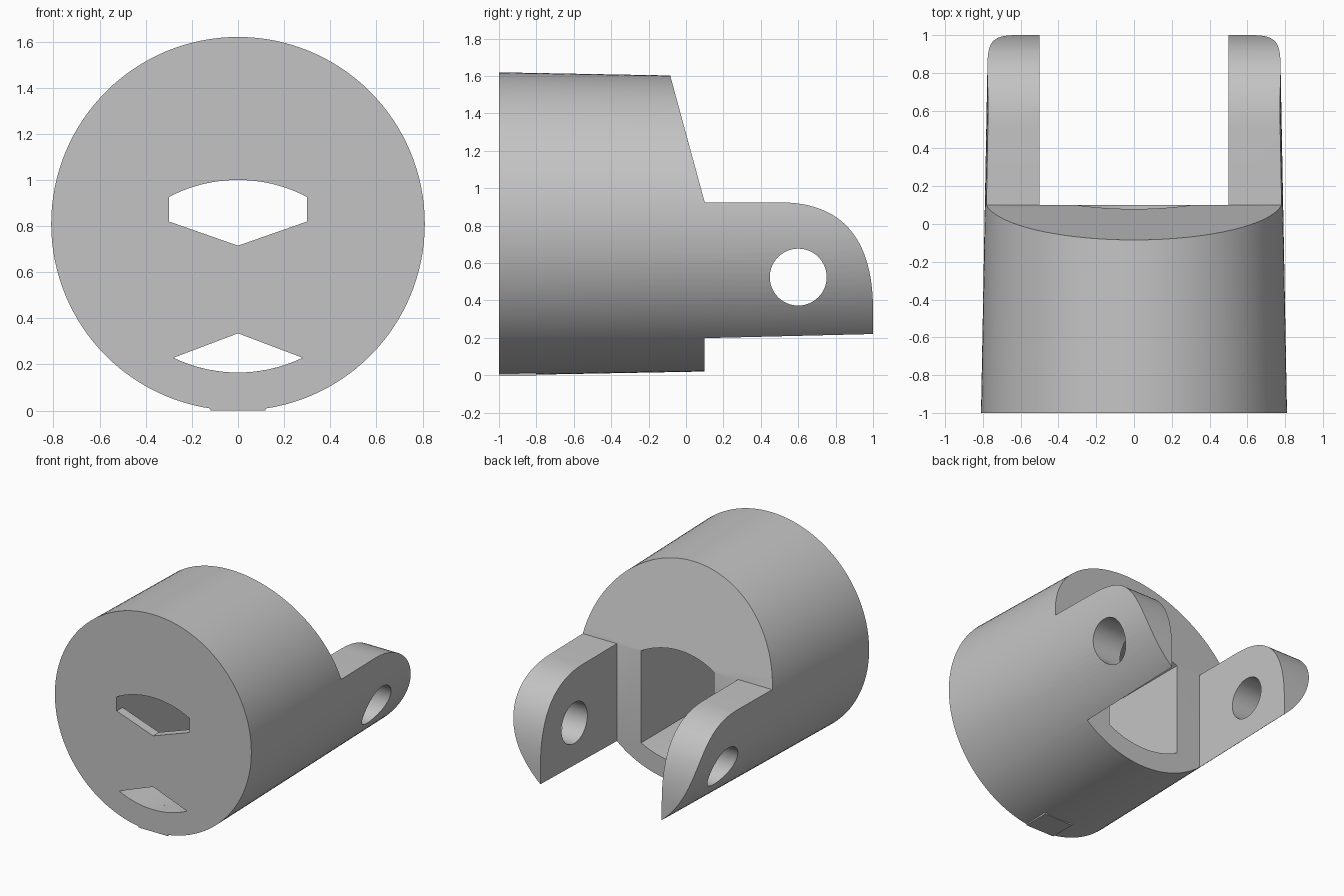
import bpy, bmesh, math
from mathutils import Matrix, Vector

if "Cube" in bpy.data.objects:
    bpy.data.objects.remove(bpy.data.objects["Cube"], do_unlink=True)

grey = bpy.data.materials.new("plain_grey")
grey.use_nodes = True
grey.diffuse_color = (0.55, 0.55, 0.55, 1)
grey.node_tree.nodes["Principled BSDF"].inputs["Base Color"].default_value = grey.diffuse_color

CENTRE = 0.81


def add_object(name, bm):
    bmesh.ops.recalc_face_normals(bm, faces=bm.faces)
    mesh = bpy.data.meshes.new(name)
    bm.to_mesh(mesh)
    bm.free()
    mesh.materials.append(grey)
    ob = bpy.data.objects.new(name, mesh)
    bpy.context.collection.objects.link(ob)
    return ob


def cone(name, r1, r2, depth, matrix):
    bm = bmesh.new()
    bmesh.ops.create_cone(bm, cap_ends=True, segments=128, radius1=r1,
                          radius2=r2, depth=depth, matrix=matrix)
    return add_object(name, bm)


def prism(name, points, axis, start, end):
    """Extrude a closed profile: (y, z) points along x, or (x, z) points along y."""
    bm = bmesh.new()
    if axis == "x":
        verts = [bm.verts.new((start, a, z)) for a, z in points]
        move = Vector((end - start, 0, 0))
    else:
        verts = [bm.verts.new((a, start, z)) for a, z in points]
        move = Vector((0, end - start, 0))
    face = bm.faces.new(verts)
    new = bmesh.ops.extrude_face_region(bm, geom=[face])["geom"]
    bmesh.ops.translate(bm, vec=move, verts=[v for v in new if isinstance(v, bmesh.types.BMVert)])
    return add_object(name, bm)


def cut(target, tool, operation="DIFFERENCE"):
    mod = target.modifiers.new("cut", "BOOLEAN")
    mod.operation, mod.solver, mod.object = operation, "EXACT", tool
    bpy.context.view_layer.objects.active = target
    bpy.ops.object.modifier_apply(modifier=mod.name)
    bpy.data.objects.remove(tool, do_unlink=True)


def arc(mid_z, half, radius, sign, steps=20):
    """Shallow arc from -half to half, bulging up (sign 1) or down (sign -1)."""
    xs = [half * (2 * i / steps - 1) for i in range(steps + 1)]
    return [(x, mid_z - sign * (radius - math.sqrt(radius ** 2 - x * x))) for x in xs]


# Tapered round body lying along y
housing = cone("housing", 0.81, 0.773, 2,
               Matrix.Translation((0, 0, CENTRE)) @ Matrix.Rotation(-math.pi / 2, 4, "X"))

# Side outline: sloped rear face and rounded arm ends
steps = 24
tip = [(0.5 + 0.5 * (1 - (1 - t) ** 2), 0.925 - 0.575 * t * t)
       for t in (i / steps for i in range(steps + 1))]
outline = [(-1.2, -0.2), (-1.2, 1.8), (-0.138, 1.8), (0.1, 0.925)] + tip + [(1.0, -0.2)]
cut(housing, prism("outline_tool", outline, "x", -1, 1), "INTERSECT")

# Gap between the two arms
gap = [(-0.5, -0.2), (0.5, -0.2), (0.5, 1.8), (-0.5, 1.8)]
cut(housing, prism("gap_tool", gap, "y", 0.1, 1.2))

# Pin hole through both arms
cut(housing, cone("pin_tool", 0.152, 0.152, 3,
                  Matrix.Translation((0, 0.6, 0.525)) @ Matrix.Rotation(math.pi / 2, 4, "Y")))

# Deep cavity with curved roof and floor
roof = arc(1.0, 0.3, 0.645, 1)
floor = arc(0.165, 0.3, 0.645, -1)
cut(housing, prism("cavity_tool", roof + floor[::-1], "y", -0.93, 0.4))

# Two front slots either side of the web
cut(housing, prism("upper_slot_tool", roof + [(0.3, 0.82), (0, 0.715), (-0.3, 0.82)], "y", -1.1, -0.9))
low = arc(0.165, 0.28, 0.645, -1)
cut(housing, prism("lower_slot_tool", low + [(0, 0.335)], "y", -1.1, -0.9))

# Small flat pad under the front edge
pad = prism("locating_pad", [(-0.12, 0), (0.12, 0), (0.12, 0.03), (-0.12, 0.03)], "y", -1, -0.8)

# Smooth curves with crisp edges
bpy.ops.object.select_all(action="DESELECT")
for ob in (housing, pad):
    ob.select_set(True)
bpy.context.view_layer.objects.active = housing
bpy.ops.object.shade_smooth_by_angle(angle=math.radians(25))
